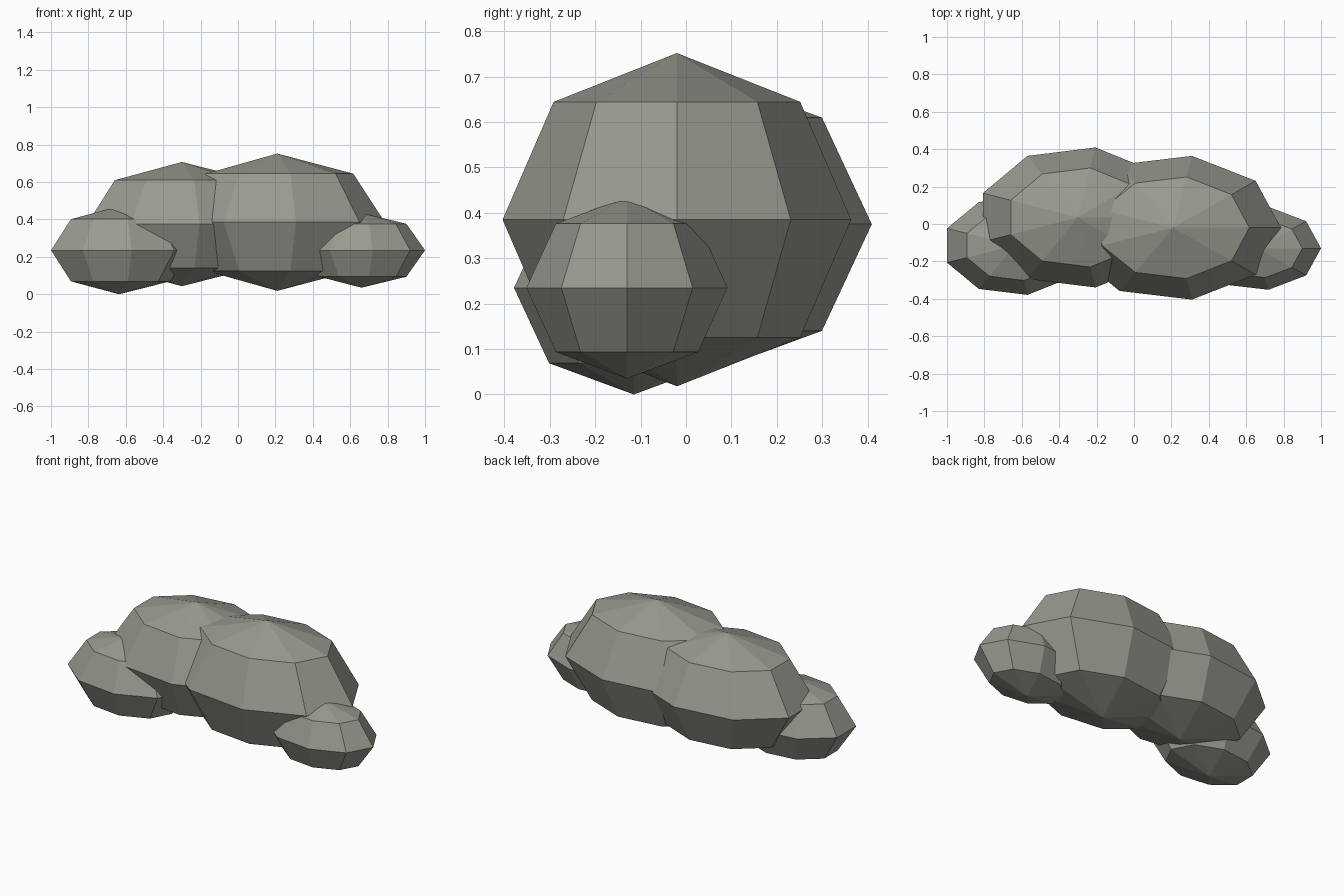
import bpy
import bmesh
from math import radians
from mathutils import Matrix, Vector

cube = bpy.data.objects.get("Cube")
if cube:
    bpy.data.objects.remove(cube)

# One flat stone colour
stone = bpy.data.materials.new("grey_stone")
stone.use_nodes = True
colour = (0.32, 0.32, 0.28, 1.0)
stone.diffuse_color = colour
stone.node_tree.nodes["Principled BSDF"].inputs["Base Color"].default_value = colour


def boulder(name, centre, radii):
    """Coarse faceted ellipsoid with one corner pointing to +x."""
    bm = bmesh.new()
    bmesh.ops.create_uvsphere(bm, u_segments=9, v_segments=4, radius=1)
    turn = Matrix.Rotation(radians(-90), 4, "Z")
    shape = Matrix.LocRotScale(Vector(centre), None, Vector(radii))
    bmesh.ops.transform(bm, matrix=shape @ turn, verts=bm.verts)
    mesh = bpy.data.meshes.new(name)
    bm.to_mesh(mesh)
    bm.free()
    mesh.materials.append(stone)
    obj = bpy.data.objects.new(name, mesh)
    bpy.context.collection.objects.link(obj)
    return obj


# Two large overlapping rocks, with a small one at each end
boulder("large_left_rock", (0.21, -0.02, 0.385), (0.575, 0.39, 0.367))
boulder("large_right_rock", (-0.30, 0.035, 0.375), (0.54, 0.38, 0.332))
boulder("small_left_rock", (0.66, -0.13, 0.235), (0.34, 0.225, 0.20))
boulder("small_right_rock", (-0.636, -0.115, 0.235), (0.387, 0.268, 0.235))
